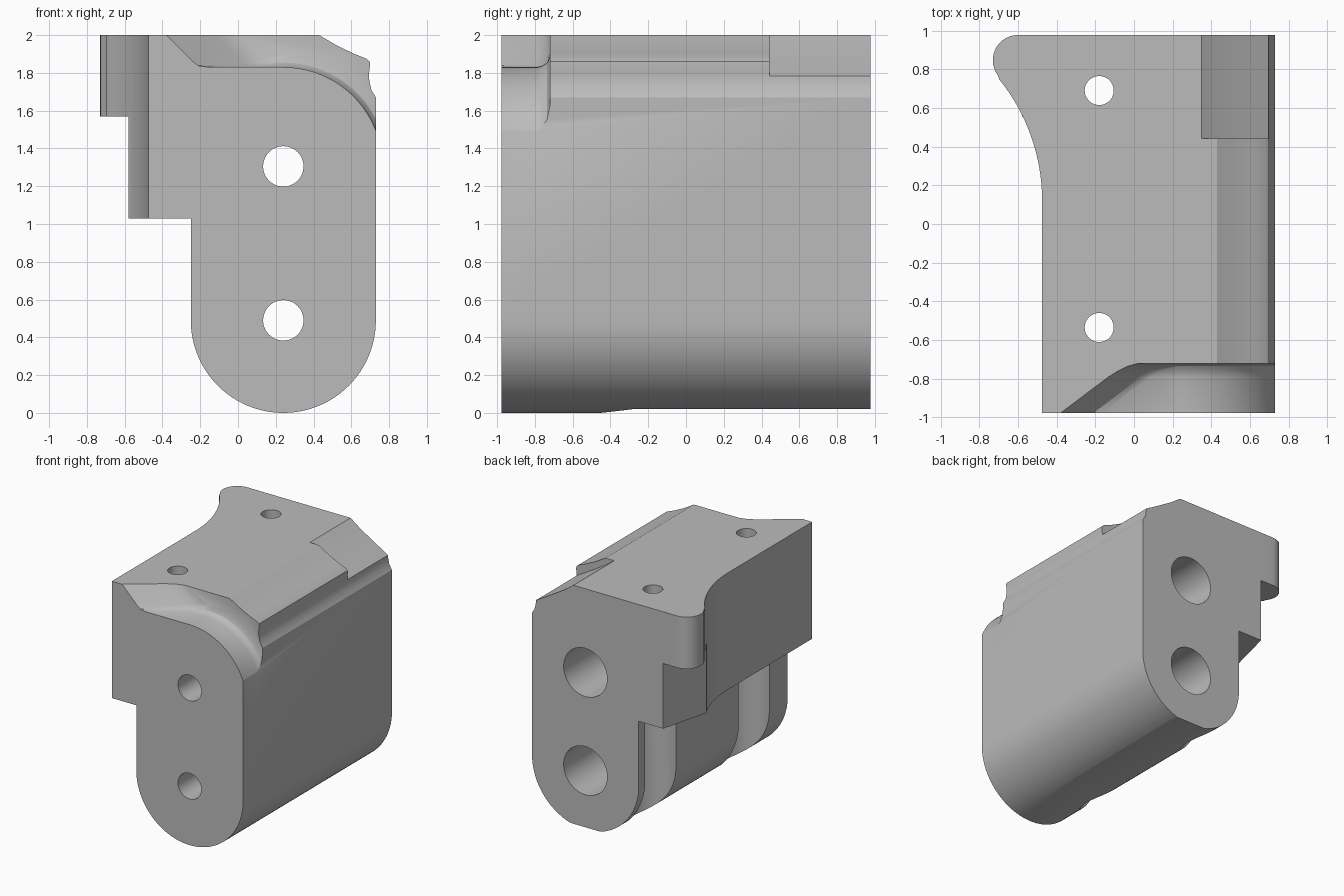
import bpy
import bmesh
from math import sin, cos, radians

cube = bpy.data.objects.get("Cube")
if cube:
    bpy.data.objects.remove(cube)

grey = bpy.data.materials.new("plain grey")
grey.use_nodes = True
COLOUR = (0.5, 0.5, 0.5, 1)
grey.diffuse_color = COLOUR
grey.node_tree.nodes["Principled BSDF"].inputs["Base Color"].default_value = COLOUR

HALF = 0.977           # half the depth
BOLT_X = 0.24          # axis of the two long bolt holes
LOW, HIGH = 0.49, 1.305


def arc(cx, cy, r, start, end, steps):
    """Points on a circular arc, angles in degrees."""
    angles = [radians(start + (end - start) * i / steps) for i in range(steps + 1)]
    return [(cx + r * cos(a), cy + r * sin(a)) for a in angles]


def loft(name, rings):
    """Closed solid through rings of 3D points."""
    bm = bmesh.new()
    rows = [[bm.verts.new(p) for p in ring] for ring in rings]
    n = len(rows[0])
    for a, b in zip(rows, rows[1:]):
        for i in range(n):
            j = (i + 1) % n
            bm.faces.new((a[i], a[j], b[j], b[i]))
    bm.faces.new(rows[0])
    bm.faces.new(rows[-1])
    bmesh.ops.recalc_face_normals(bm, faces=bm.faces)
    mesh = bpy.data.meshes.new(name)
    bm.to_mesh(mesh)
    bm.free()
    mesh.materials.append(grey)
    obj = bpy.data.objects.new(name, mesh)
    bpy.context.collection.objects.link(obj)
    return obj


def along_y(name, pts, y0, y1):
    return loft(name, [[(x, y, z) for x, z in pts] for y in (y0, y1)])


def along_z(name, pts, z0, z1):
    return loft(name, [[(x, y, z) for x, y in pts] for z in (z0, z1)])


# Main block: rounded foot, left overhang and grooved top right shoulder
profile = [(-0.475, 2), (-0.475, 1.03), (-0.25, 1.03)]
profile += arc(BOLT_X, LOW, LOW, 180, 360, 48)
profile += [(0.73, 1.67), (0.706, 1.71), (0.695, 1.76), (0.694, 1.8), (0.699, 1.84),
            (0.697, 1.86), (0.68, 1.875), (0.61, 1.903), (0.52, 1.947), (0.43, 2)]
body = along_y("bracket_body", profile, -HALF, HALF)

# Flared wing at the back left, with a narrower gusset below it
flare = [(-0.3, 0.12)] + arc(-1.475, 0.12, 1, 0, 39, 20)
wing = along_z("wing", flare + arc(-0.6, HALF - 0.13, 0.13, 219, 90, 14) + [(-0.3, HALF)], 1.57, 2)
gusset_curve = [p for p in flare if p[0] > -0.58]
gusset = along_z("gusset", gusset_curve + [(-0.58, 0.56), (-0.475, HALF), (-0.3, HALF)], 1.03, 1.6)
parts = [(wing, 'UNION'), (gusset, 'UNION')]


# Front relief: a slanted left wall, a rounded floor and a filleted back wall
def relief_ring(y, lift):
    s = (y + HALF) * 1.33 + lift
    r = 0.525 + lift
    floor = HIGH + r
    pts = [(s - 0.56, 2.17), (s - 0.38, 2), (s - 0.24, floor + 0.03 - lift * 0.5),
           (s - 0.21, floor + 0.008), (s - 0.16, floor)]
    pts += arc(BOLT_X, HIGH, r, 90, 12, 24) + [(1.2, 1.4), (1.2, 2.17)]
    return [(x, y, z) for x, z in pts]


stations = [(-1.1, 0), (-0.79, 0), (-0.76, 0.008), (-0.735, 0.025), (-0.72, 0.06)]
relief = loft("front_relief_cutter", [relief_ring(y, lift) for y, lift in stations])
parts.append((relief, 'DIFFERENCE'))

# Sloping pocket on the back of the right shoulder
pocket = [(0.35, 2), (0.44, 1.935), (0.56, 1.862), (0.7, 1.78), (0.9, 1.78), (0.9, 2.1), (0.35, 2.1)]
parts.append((along_y("shoulder_cutter", pocket, 0.443, 1.1), 'DIFFERENCE'))

# Shallow flat under the foot
flat = [(-0.45, -0.1), (-0.45, 0), (-0.37, 0.009), (-0.28, 0.02), (1.1, 0.02), (1.1, -0.1)]
foot = loft("foot_cutter", [[(x, y, z) for y, z in flat] for x in (-0.5, 1)])
parts.append((foot, 'DIFFERENCE'))

# Long bolt holes, widened from the back
for z in (LOW, HIGH):
    for r, start in ((0.107, -1.1), (0.2, -0.4)):
        ring = arc(BOLT_X, z, r, 0, 352.5, 47)
        parts.append((along_y("bolt_cutter", ring, start, 1.1), 'DIFFERENCE'))

# Vertical screw holes, with clearance scoops under the overhang
for y in (0.69, -0.535):
    for r, top in ((0.075, 2.1), (0.215, 1.03)):
        ring = arc(-0.18, y, r, 0, 352.5, 47)
        parts.append((along_z("screw_cutter", ring, -0.1, top), 'DIFFERENCE'))

# Combine everything into one solid
bpy.context.view_layer.objects.active = body
for part, operation in parts:
    part.hide_render = True
    mod = body.modifiers.new(part.name, 'BOOLEAN')
    mod.object, mod.operation, mod.solver = part, operation, 'EXACT'
    bpy.ops.object.modifier_apply(modifier=mod.name)
    bpy.data.objects.remove(part)

bpy.ops.object.select_all(action='DESELECT')
body.select_set(True)
bpy.ops.object.shade_smooth_by_angle(angle=radians(28))
